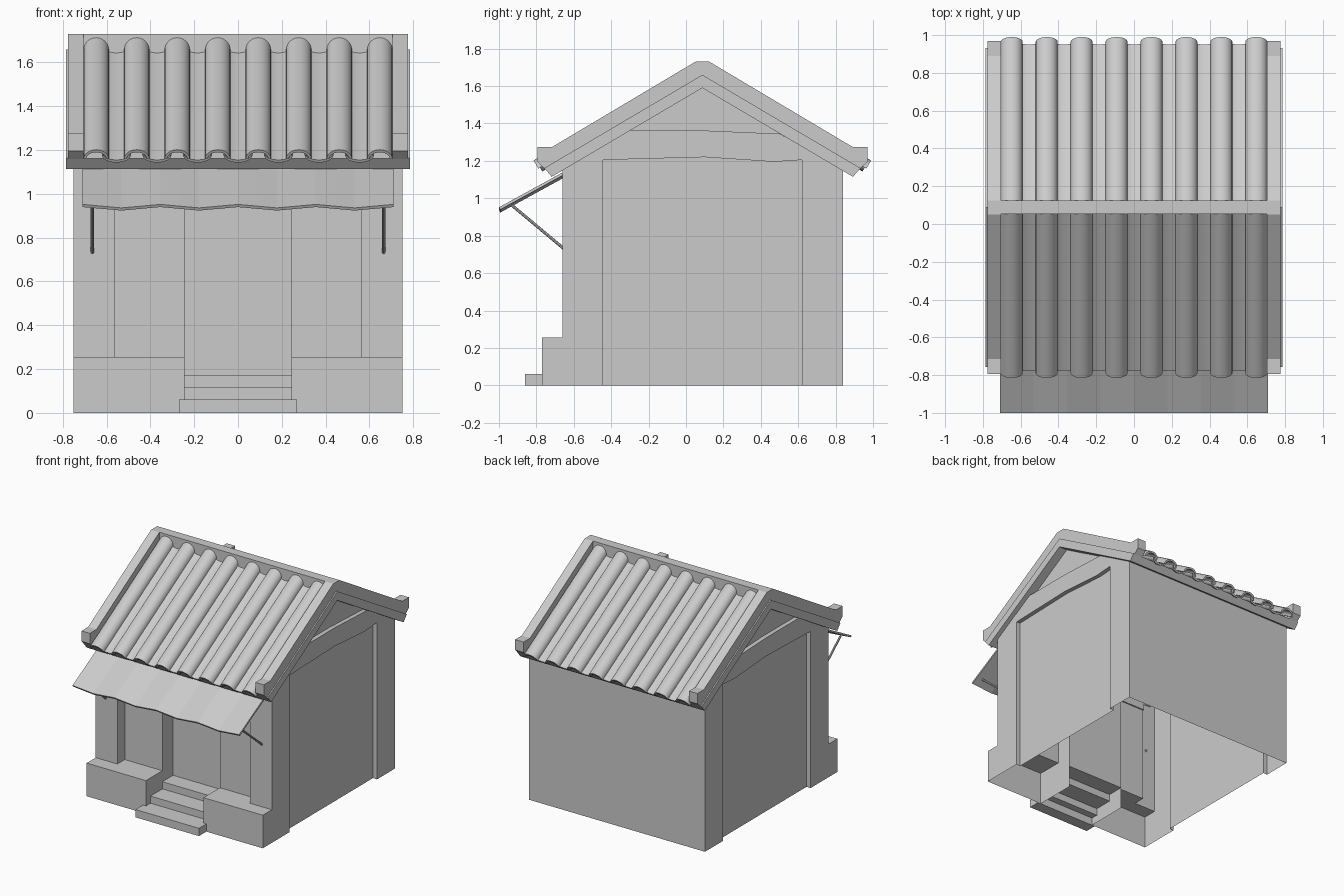
import bpy, bmesh, math
from mathutils import Vector

if "Cube" in bpy.data.objects:
    bpy.data.objects.remove(bpy.data.objects["Cube"])

YC, SLOPE = 0.0875, 0.59            # ridge line and roof pitch
ANG = math.atan(SLOPE)
CO, SI = math.cos(ANG), math.sin(ANG)


def roof_z(y, apex):
    return apex - SLOPE * abs(y - YC)


def finish(name, bm, smooth=False):
    bmesh.ops.remove_doubles(bm, verts=bm.verts, dist=1e-5)
    bmesh.ops.recalc_face_normals(bm, faces=bm.faces)
    me = bpy.data.meshes.new(name)
    bm.to_mesh(me)
    bm.free()
    ob = bpy.data.objects.new(name, me)
    bpy.context.collection.objects.link(ob)
    if smooth:
        bpy.ops.object.select_all(action='DESELECT')
        ob.select_set(True)
        bpy.context.view_layer.objects.active = ob
        bpy.ops.object.shade_smooth_by_angle(angle=math.radians(40))
    return ob


def prism_x(name, yz, x0, x1):
    """Closed side profile extruded along x."""
    bm = bmesh.new()
    f = bm.faces.new([bm.verts.new((x0, y, z)) for y, z in yz])
    r = bmesh.ops.extrude_face_region(bm, geom=[f])
    bmesh.ops.translate(bm, vec=(x1 - x0, 0, 0),
                        verts=[v for v in r['geom'] if isinstance(v, bmesh.types.BMVert)])
    return finish(name, bm)


def box(name, x0, x1, y0, y1, z0, z1):
    return prism_x(name, [(y0, z0), (y1, z0), (y1, z1), (y0, z1)], x0, x1)


def quad(bm, *pts):
    bm.faces.new([bm.verts.new(p) for p in pts])


# walls: hollow shell with corner pillars, recessed panels and door niche
tail = [(.75, -.445), (.715, -.445), (.715, YC), (.715, .62), (.75, .62), (.75, .84), (0, .84)]
upper = [(0, -.44), (.245, -.44), (.245, -.57), (.565, -.57), (.565, -.66), (.75, -.66)] + tail
lower = [(.245, -.44), (.245, -.77), (.75, -.77), (.75, -.66)] + tail
ledge = [(.245, -.77), (.75, -.77), (.75, -.66), (.565, -.66), (.565, -.57), (.245, -.57)]
bm = bmesh.new()
for s in (1, -1):
    for (xa, ya), (xb, yb) in zip(upper, upper[1:]):
        quad(bm, (s * xa, ya, .255), (s * xb, yb, .255),
             (s * xb, yb, roof_z(yb, 1.61)), (s * xa, ya, roof_z(ya, 1.61)))
    for (xa, ya), (xb, yb) in zip(lower, lower[1:]):
        quad(bm, (s * xa, ya, 0), (s * xb, yb, 0), (s * xb, yb, .255), (s * xa, ya, .255))
    quad(bm, (0, -.44, .17), (s * .245, -.44, .17), (s * .245, -.44, .255), (0, -.44, .255))
    quad(bm, *[(s * x, y, .255) for x, y in ledge])
finish("walls", bm)

# lintel behind the awning
box("front_lintel", -.565, .565, -.66, -.56, 1.0, 1.15)

# steps
box("bottom_step", -.27, .27, -.86, -.77, 0, .06)
steps = [(-.77, .06), (-.715, .06), (-.715, .115), (-.57, .115), (-.57, .17), (-.44, .17)]
bm = bmesh.new()
for (ya, za), (yb, zb) in zip(steps, steps[1:]):
    quad(bm, (-.245, ya, za), (.245, ya, za), (.245, yb, zb), (-.245, yb, zb))
finish("upper_steps", bm)

# slightly crooked gable beams
beam = [(-.445, 1.205), (.1, 1.22), (.47, 1.195), (.62, 1.205),
        (.62, 1.28), (.5, 1.345), (.1, 1.362), (-.3, 1.362), (-.445, 1.28)]
for s, side in ((1, "right"), (-1, "left")):
    prism_x(side + "_gable_beam", beam, s * .70, s * .748)


def mirrored(half):
    """Complete a front-half roof profile (listed from the ridge outward and back)."""
    return half + [(2 * YC - y, z) for y, z in reversed(half)]


# roof slab, an inverted V
ye, yi = -.758, -.718
prism_x("roof_slab", [(YC, 1.66), (ye, roof_z(ye, 1.66)), (yi, roof_z(yi, 1.59)), (YC, 1.59),
                      (2 * YC - yi, roof_z(yi, 1.59)), (2 * YC - ye, roof_z(ye, 1.66))],
        -.785, .785)

# verge copings with upturned end blocks
outer = [(.05, 1.73), (-.715, 1.275), (-.795, 1.275), (-.795, 1.195), (-.755, roof_z(-.755, 1.655))]
prof = outer + [(YC, 1.655)] + [(2 * YC - y, z) for y, z in reversed(outer)]
for s, side in ((1, "right"), (-1, "left")):
    prism_x(side + "_verge_coping", prof, s * .705, s * .776)

# ridge beam
box("ridge_beam", -.706, .706, .052, .125, 1.62, 1.73)


def arc(cx, w, base, rise, n=12):
    return [(cx + w * math.cos(math.pi * i / n), base + rise * math.sin(math.pi * i / n))
            for i in range(n + 1)]


def slope_strip(bm, profile, s0, s1, side):
    """Sweep a closed (x, height) section down one roof slope."""
    rings = []
    for s in (s0, s1):
        rings.append([bm.verts.new((x, YC + side * (s * CO + h * SI), 1.66 - s * SI + h * CO))
                      for x, h in profile])
    a, b = rings
    n = len(a)
    for i in range(n):
        j = (i + 1) % n
        bm.faces.new((a[i], a[j], b[j], b[i]))
    # end caps as quads between outer and inner arcs
    for r in rings:
        for i in range(n // 2 - 1):
            bm.faces.new((r[i], r[i + 1], r[n - 2 - i], r[n - 1 - i]))


# roof tiles: rounded covers over shallow pans
for side, label in ((-1, "front"), (1, "back")):
    covers, pans = bmesh.new(), bmesh.new()
    for i in range(8):
        cx = (i - 3.5) * .185
        slope_strip(covers, arc(cx, .058, .014, .050) + arc(cx, .046, .014, .036)[::-1],
                    -.01, 1.01, side)
        if i < 7:
            px = cx + .0925
            slope_strip(pans, arc(px, .06, .030, -.026) + arc(px, .066, .030, -.040)[::-1],
                        .0, 1.0, side)
    finish(label + "_cover_tiles", covers, True)
    finish(label + "_pan_tiles", pans, True)

# pleated awning
bm = bmesh.new()
N = 16
pts = [(-.71 + 1.42 * i / N) for i in range(N + 1)]
wave = [.008 * math.cos(2 * math.pi * x / .355) for x in pts]
for i in range(N):
    quad(bm, (pts[i], -.66, 1.122 + wave[i]), (pts[i], -.996, .938 + wave[i]),
         (pts[i + 1], -.996, .938 + wave[i + 1]), (pts[i + 1], -.66, 1.122 + wave[i + 1]))
awning = finish("awning", bm)
mod = awning.modifiers.new("thickness", 'SOLIDIFY')
mod.thickness, mod.offset = .014, 0

# awning struts
for s, side in ((1, "right"), (-1, "left")):
    a, b = Vector((s * .665, -.655, .732)), Vector((s * .665, -.93, .962))
    bpy.ops.mesh.primitive_cylinder_add(vertices=8, radius=.008, depth=(b - a).length,
                                        location=(a + b) / 2)
    strut = bpy.context.object
    strut.name = side + "_awning_strut"
    strut.rotation_euler = (b - a).to_track_quat('Z', 'Y').to_euler()
